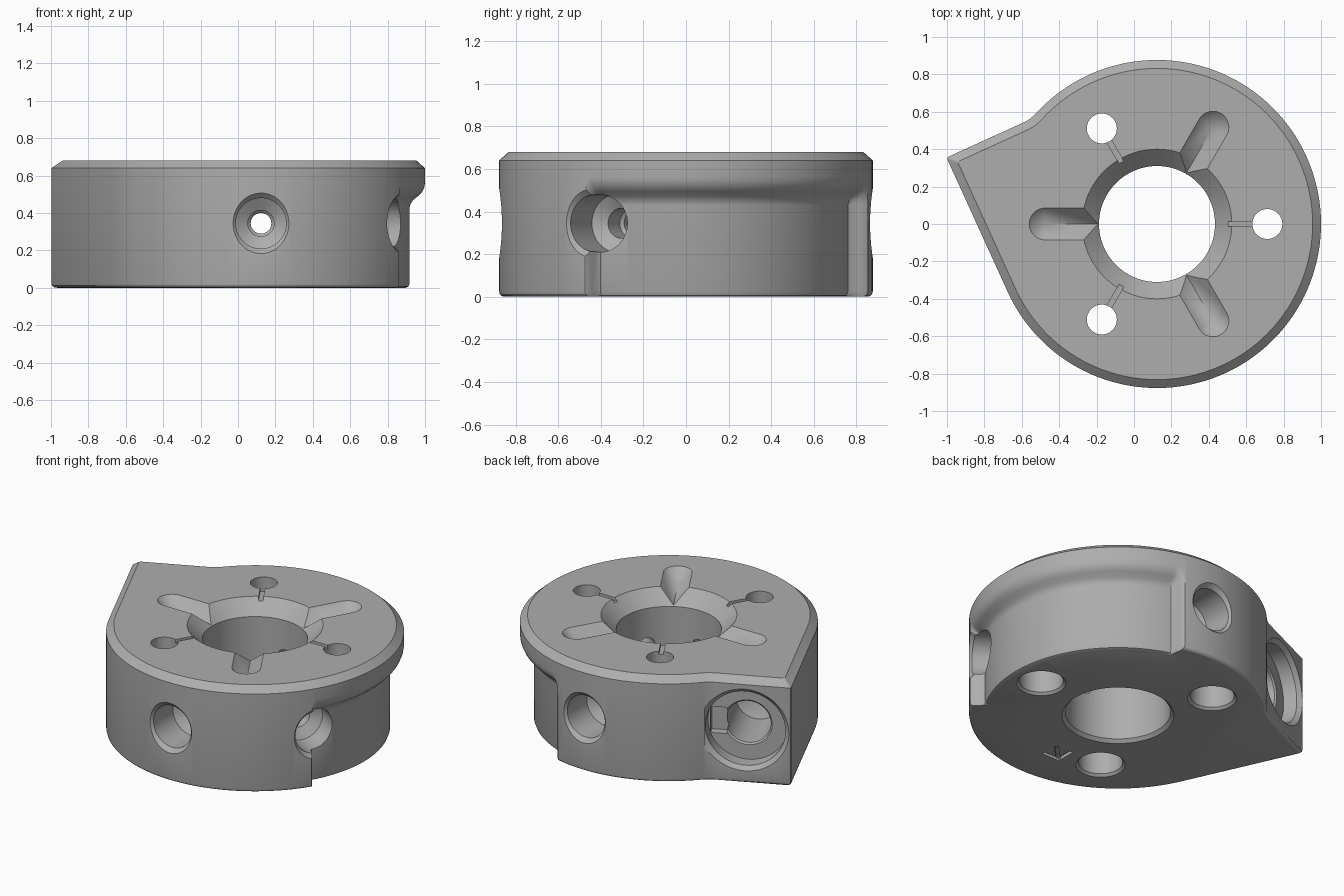
import bpy, bmesh, math
from mathutils import Vector, Matrix

if "Cube" in bpy.data.objects:
    bpy.data.objects.remove(bpy.data.objects["Cube"])

CX, R, H = 0.123, 0.877, 0.68       # disc centre x, radius, height
PORT_Z = 0.345                      # height of the side ports
A = math.radians(204.5)             # direction the long flat side faces
NL = Vector((math.cos(A), math.sin(A), 0))     # long flat side normal
NU = Vector((NL.y, -NL.x, 0))                  # short flat side normal
C = Vector((CX, 0, 0))
FLAT = 0.79                         # distance of short flat from the centre


def polar(deg, r, z=0):
    a = math.radians(deg)
    return C + Vector((r * math.cos(a), r * math.sin(a), z))


def finish(bm, name):
    bmesh.ops.recalc_face_normals(bm, faces=bm.faces)
    me = bpy.data.meshes.new(name)
    bm.to_mesh(me)
    bm.free()
    ob = bpy.data.objects.new(name, me)
    bpy.context.collection.objects.link(ob)
    return ob


def loft(rings, name):
    """Skin closed rings of equal point count and cap both ends."""
    bm = bmesh.new()
    vs = [[bm.verts.new(p) for p in ring] for ring in rings]
    n = len(vs[0])
    for a, b in zip(vs, vs[1:]):
        for i in range(n):
            bm.faces.new((a[i], a[(i + 1) % n], b[(i + 1) % n], b[i]))
    bm.faces.new(vs[0][::-1])
    bm.faces.new(vs[-1])
    return finish(bm, name)


def drill(profile, origin, direction, name, seg=56):
    """Round cutter: profile of (radius, depth) along a direction."""
    m = Matrix.Translation(origin) @ Vector(direction).to_track_quat('Z', 'Y').to_matrix().to_4x4()
    ring = [2 * math.pi * i / seg for i in range(seg)]
    return loft([[m @ Vector((r * math.cos(t), r * math.sin(t), d)) for t in ring]
                 for r, d in profile], name)


def hull(points, name):
    bm = bmesh.new()
    for p in points:
        bm.verts.new(p)
    res = bmesh.ops.convex_hull(bm, input=bm.verts)
    junk = [g for g in res['geom_interior'] + res['geom_unused'] if isinstance(g, bmesh.types.BMVert)]
    bmesh.ops.delete(bm, geom=junk, context='VERTS')
    return finish(bm, name)


def block(origin, ax, ay, az, name):
    """Box cutter centred at origin with three half-axis vectors."""
    return hull([origin + ax * i + ay * j + az * k
                 for i in (-1, 1) for j in (-1, 1) for k in (-1, 1)], name)


def outline(inset, z):
    """Disc with a square-cornered nose, joined by a concave fillet."""
    r, f, rho = R - inset, FLAT - inset, 0.2 + inset
    uf = -math.sqrt((r + rho) ** 2 - (f + rho) ** 2)
    fc = -NL * uf + NU * (f + rho)      # fillet centre (-NL points away from nose)
    fc_ang = math.atan2(fc.y, fc.x)
    pts = []
    a0, a1 = A - 2 * math.pi, fc_ang
    for i in range(121):
        t = a0 + (a1 - a0) * i / 120
        pts.append(Vector((r * math.cos(t), r * math.sin(t), 0)))
    b0 = fc_ang + math.pi
    b1 = math.atan2(-NU.y, -NU.x)
    d = (b1 - b0 + math.pi) % (2 * math.pi) - math.pi
    for i in range(1, 9):
        t = b0 + d * i / 8
        pts.append(fc + Vector((math.cos(t), math.sin(t), 0)) * rho)
    k = 0.012                           # small rounding of the nose corner
    for t in (0, 45, 90):
        t = math.radians(t)
        pts.append(NL * (r - k + k * math.sin(t)) + NU * (f - k + k * math.cos(t)))
    return [C + p + Vector((0, 0, z)) for p in pts]


# Main body with rounded foot and chamfered top rim
body = loft([outline(i, z) for i, z in
             ((0.025, 0), (0.012, 0.003), (0.003, 0.012), (0, 0.025), (0, 0.64), (0.045, H))],
            "clamp_ring_body")
cutters = []

# Undercut on the right side below the rim, eased at both ends
prof = [(0.765, -0.02), (0.772, 0), (0.788, 0.007), (0.795, 0.025), (0.795, 0.43), (0.80, 0.45),
        (0.815, 0.472), (0.845, 0.495), (0.863, 0.515), (0.874, 0.54), (0.878, 0.57)]
rings = []
for deg, s in [(-33, 0), (-32.4, .12), (-31.7, .5), (-31, .88), (-30.4, 1)] + \
              [(-30.4 + 103.4 * i / 60, 1) for i in range(1, 61)] + \
              [(73.8, .88), (75, .5), (76.2, .12), (77, 0)]:
    rings.append([polar(deg, 0.88 - (0.88 - r) * s, z) for r, z in prof]
                 + [polar(deg, 1.1, 0.57), polar(deg, 1.1, -0.02)])
cutters.append(loft(rings, "undercut"))

# Central bore with countersunk top and bottom chamfer
cutters.append(drill([(0.345, -0.015), (0.31, 0.02), (0.31, H - 0.09), (0.41, H + 0.01)],
                     C, (0, 0, 1), "bore", 96))

for k in range(3):
    # Stepped vertical holes and their thin vent grooves
    deg = 120 * k
    cutters.append(drill([(0.16, -0.015), (0.13, 0.015), (0.13, 0.5), (0.08, 0.54), (0.08, H + 0.02)],
                         polar(deg, 0.59), (0, 0, 1), "vertical_hole"))
    rad = polar(deg, 1) - C
    side = Vector((-rad.y, rad.x, 0))
    cutters.append(block(polar(deg, 0.44, H), rad * 0.11, side * 0.014, Vector((0, 0, 0.02)), "vent"))
    # V grooves with conical ends
    deg += 60
    rad = polar(deg, 1) - C
    side = Vector((-rad.y, rad.x, 0))
    pts = [polar(deg, 0.598, H - 0.085), polar(deg, 0.2, H - 0.085)]
    pts += [polar(deg, 0.2, H + 0.015) + side * s for s in (-0.1, 0.1)]
    for i in range(25):
        t = math.pi * (i / 24 - 0.5)
        pts.append(polar(deg, 0.598, H + 0.015) + (rad * math.cos(t) + side * math.sin(t)) * 0.1)
    cutters.append(hull(pts, "v_groove"))

# Radial side ports stepping down into the bore
for deg in (-90, -30, 90):
    o = polar(deg, 0.9, PORT_Z)
    cutters.append(drill([(0.185, 0), (0.135, 0.05), (0.135, 0.25), (0.07, 0.29),
                          (0.07, 0.40), (0.055, 0.415), (0.055, 0.68)],
                         o, polar(deg + 180, 1) - C, "side_port"))

# Large counterbored port on the short flat side, with a locating notch
o = C + NL * 0.60 + NU * FLAT + Vector((0, 0, PORT_Z))
cutters.append(drill([(0.275, -0.01), (0.24, 0.025), (0.24, 0.11), (0.145, 0.11),
                      (0.135, 0.12), (0.135, 0.45), (0.05, 0.49)], o, -NU, "large_port"))
cutters.append(block(o - NL * 0.175 - NU * 0.12, NL * 0.05, NU * 0.045, Vector((0, 0, 0.085)), "notch"))

# Engraved direction arrow on the underside
pts = [Vector((0.06, -0.62, 0)), Vector((0.165, -0.62, 0)), Vector((0.06, -0.515, 0)), Vector((0.16, -0.52, 0))]
arrow = []
for p in pts[1:]:
    d = p - pts[0]
    n = Vector((-d.y, d.x, 0)).normalized()
    cutters.append(block(pts[0] + d / 2, d / 2 + d.normalized() * 0.012, n * 0.012,
                         Vector((0, 0, 0.02)), "arrow_cut"))

# Apply all cuts and remove the cutters
bpy.context.view_layer.objects.active = body
for c in cutters:
    m = body.modifiers.new(c.name, 'BOOLEAN')
    m.operation, m.solver, m.object = 'DIFFERENCE', 'EXACT', c
    bpy.ops.object.modifier_apply(modifier=m.name)
    bpy.data.objects.remove(c)

# Single grey finish, smooth with sharp edges kept
mat = bpy.data.materials.new("satin_grey")
mat.diffuse_color = (0.42, 0.42, 0.42, 1)
mat.use_nodes = True
mat.node_tree.nodes["Principled BSDF"].inputs["Base Color"].default_value = mat.diffuse_color
body.data.materials.clear()
body.data.materials.append(mat)
for p in body.data.polygons:
    p.material_index = 0
body.select_set(True)
bpy.ops.object.shade_smooth_by_angle(angle=math.radians(28))
